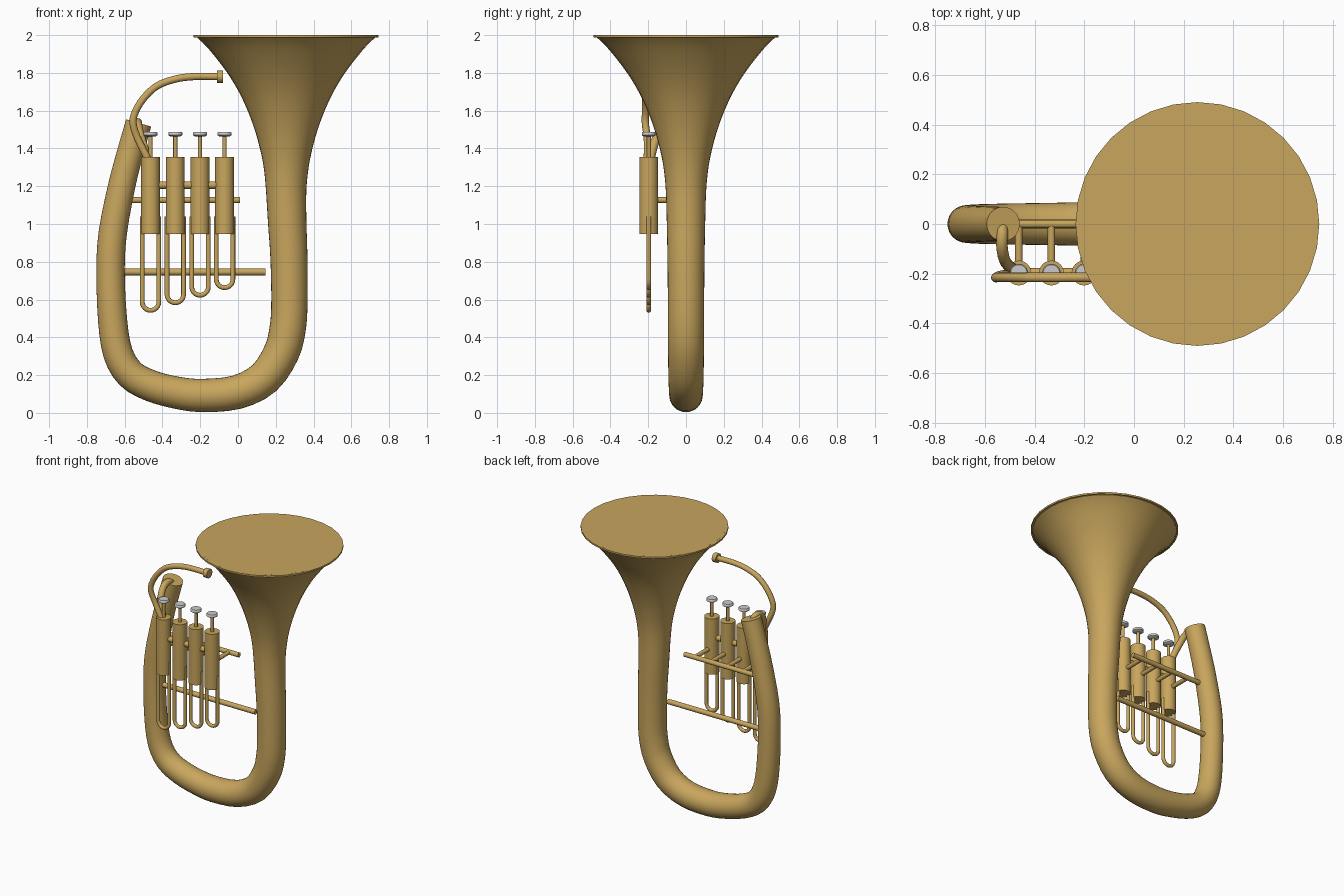
import bpy, bmesh, math
from mathutils import Vector

if "Cube" in bpy.data.objects:
    bpy.data.objects.remove(bpy.data.objects["Cube"])


def material(name, col):
    m = bpy.data.materials.new(name)
    m.diffuse_color = col
    m.use_nodes = True
    m.node_tree.nodes["Principled BSDF"].inputs["Base Color"].default_value = m.diffuse_color
    return m


BRASS = material("brass", (0.58, 0.38, 0.11, 1))
SILVER = material("silver", (0.72, 0.72, 0.70, 1))


def smooth_points(pts, n):
    """Catmull-Rom through points holding x, y, z, radius."""
    P = [Vector(p) for p in pts]
    P = [P[0] * 2 - P[1]] + P + [P[-1] * 2 - P[-2]]
    out = []
    for i in range(1, len(P) - 2):
        a, b, c, d = P[i - 1:i + 3]
        for k in range(n):
            t = k / n
            out.append(0.5 * (2 * b + (c - a) * t + (2 * a - 5 * b + 4 * c - d) * t * t
                              + (3 * b - a - 3 * c + d) * t ** 3))
    return out + [P[-2]]


def tube(name, pts, sides=16, n=1, caps=(True, True), mat=BRASS):
    """Sweep a circle of varying radius along a path."""
    path = smooth_points(pts, n) if n > 1 else [Vector(p) for p in pts]
    pos = [p.to_3d() for p in path]
    bm = bmesh.new()
    rings, u = [], None
    for i, p in enumerate(pos):
        t = (pos[min(i + 1, len(pos) - 1)] - pos[max(i - 1, 0)]).normalized()
        if u is None:
            u = Vector((0, 1, 0)) if abs(t.y) < 0.8 else Vector((1, 0, 0))
        u = (u - t * u.dot(t)).normalized()
        v = t.cross(u)
        rings.append([bm.verts.new(p + path[i][3] * (u * math.cos(a) + v * math.sin(a)))
                      for a in (2 * math.pi * k / sides for k in range(sides))])
    for r, s in zip(rings, rings[1:]):
        for k in range(sides):
            j = (k + 1) % sides
            bm.faces.new((r[k], r[j], s[j], s[k]))
    if caps[0]:
        bm.faces.new(rings[0][::-1])
    if caps[1]:
        bm.faces.new(rings[-1])
    me = bpy.data.meshes.new(name)
    bm.to_mesh(me)
    bm.free()
    ob = bpy.data.objects.new(name, me)
    bpy.context.collection.objects.link(ob)
    me.materials.append(mat)
    bpy.ops.object.select_all(action='DESELECT')
    ob.select_set(True)
    bpy.context.view_layer.objects.active = ob
    bpy.ops.object.shade_smooth_by_angle(angle=math.radians(40))
    return ob


def rod(name, a, b, r, sides=16, mat=BRASS):
    return tube(name, [(*a, r), (*b, r)], sides, mat=mat)


# Main body: small end, bottom bow and flaring bell (x, z, radius)
body = [(-.526, 1.535, .069), (-.573, 1.37, .070), (-.616, 1.2, .072), (-.662, .96, .075),
        (-.675, .757, .075), (-.664, .49, .077), (-.635, .315, .079), (-.57, .205, .081),
        (-.465, .145, .083), (-.33, .108, .085), (-.19, .092, .088), (-.005, .11, .09),
        (.14, .185, .093), (.23, .32, .095), (.262, .44, .096), (.272, .57, .096),
        (.27, .81, .098), (.26, 1.02, .102), (.255, 1.18, .107), (.255, 1.3, .119),
        (.255, 1.4, .139), (.255, 1.5, .167), (.255, 1.6, .204), (.255, 1.7, .251),
        (.255, 1.8, .312), (.255, 1.9, .388), (.255, 1.96, .442), (.255, 2.0, .487)]
tube("bell_and_body", [(x, 0, z, r) for x, z, r in body], 32, 3, (True, False))

# Bell rim
cx = .255
tube("bell_rim", [(cx, 0, 1.988, .478), (cx, 0, 1.9881, .49), (cx, 0, 2.0, .49),
                  (cx, 0, 2.0001, .475), (cx, 0, 1.988, .475)], 32, 1, (False, False))

# Mouthpipe and receiver
Y = -.197
lead = [(-.10, 1.78), (-.24, 1.78), (-.34, 1.765), (-.43, 1.73), (-.50, 1.665),
        (-.545, 1.59), (-.555, 1.53), (-.53, 1.45), (-.475, 1.34)]
tube("mouthpipe", [(x, -.215 if z > 1.5 else -.205, z, .019) for x, z in lead], 16, 4)
rod("mouthpiece_receiver", (-.112, -.215, 1.78), (-.08, -.215, 1.78), .033)

# Crook joining the body to the first valve
tube("valve_crook", [(-.53, 0, 1.50, .023), (-.53, -.04, 1.535, .023), (-.53, -.10, 1.525, .023),
                     (-.515, -.155, 1.46, .023), (-.475, -.19, 1.34, .023)], 16, 4)

# Four valves with stems, buttons, slides and stubs
xs = [-.463, -.332, -.201, -.071]
for i, x in enumerate(xs):
    n = f"_{i + 1}"
    rod("valve" + n, (x, Y, .947), (x, Y, 1.355), .05, 24)
    rod("valve_stem" + n, (x, Y, 1.35), (x, Y, 1.47), .011, 12)
    tube("valve_button" + n, [(x, Y, 1.463, .026), (x, Y, 1.47, .037), (x, Y, 1.483, .037),
                              (x, Y, 1.488, .033)], 24, mat=SILVER)
    zb = .587 + .04 * i
    bow = [(x - .044 * math.cos(a), Y, zb - .044 * math.sin(a), .0125)
           for a in (math.pi * k / 12 for k in range(13))]
    tube("valve_slide" + n, [(x - .044, Y, 1.04, .0125)] + bow + [(x + .044, Y, 1.04, .0125)], 12)
    rod("valve_stub" + n, (x, Y, 1.127), (x, 0, 1.127), .015, 12)

# Tubes between the valves and braces across the body
for i, (a, b) in enumerate(zip(xs, xs[1:])):
    rod(f"valve_link_{i + 1}", (a, Y, 1.206), (b, Y, 1.206), .02)
rod("upper_brace", (-.62, 0, 1.127), (.01, 0, 1.127), .017)
rod("lower_brace", (-.66, 0, .746), (.145, 0, .746), .018)
